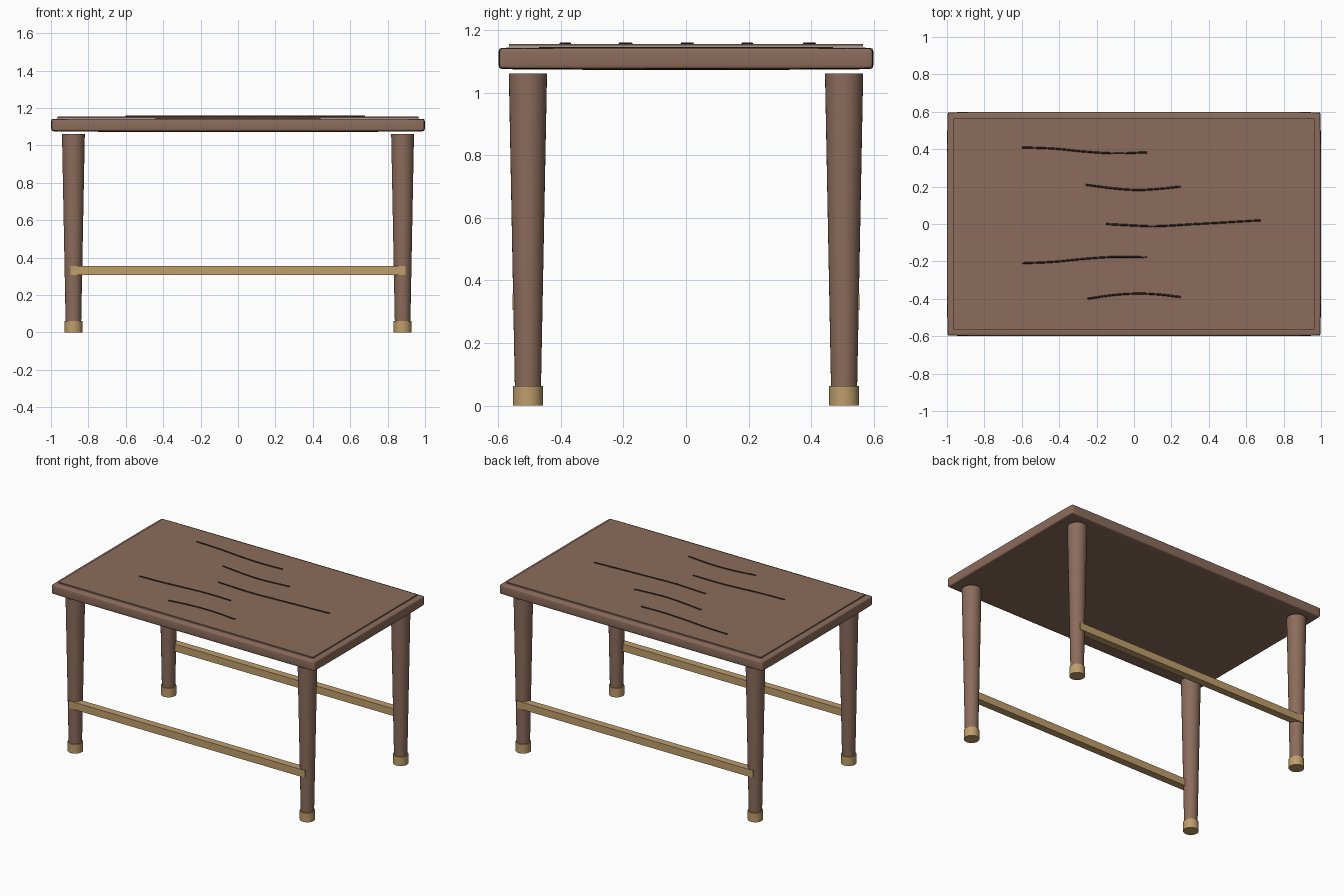
import bpy
import math

cube = bpy.data.objects.get("Cube")
if cube:
    bpy.data.objects.remove(cube, do_unlink=True)


def material(name, rgb, roughness=0.6):
    mat = bpy.data.materials.new(name)
    mat.use_nodes = True
    mat.diffuse_color = (*rgb, 1)
    bsdf = mat.node_tree.nodes["Principled BSDF"]
    bsdf.inputs["Base Color"].default_value = (*rgb, 1)
    bsdf.inputs["Roughness"].default_value = roughness
    return mat


wood = material("walnut wood", (0.26, 0.15, 0.105))
brass = material("brass", (0.52, 0.34, 0.15), 0.4)
grain = material("dark grain", (0.045, 0.025, 0.018))


def finish(name, mat):
    obj = bpy.context.object
    obj.name = name
    obj.data.materials.append(mat)
    return obj


def box(name, location, size, mat):
    bpy.ops.mesh.primitive_cube_add(size=1, location=location)
    obj = finish(name, mat)
    obj.scale = size
    bpy.ops.object.transform_apply(location=False, rotation=False, scale=True)
    return obj


def tapered_post(name, x, y, z0, z1, r0, r1, mat):
    bpy.ops.mesh.primitive_cone_add(vertices=32, radius1=r0, radius2=r1,
                                    depth=z1 - z0, location=(x, y, (z0 + z1) / 2))
    obj = finish(name, mat)
    bpy.ops.object.shade_smooth_by_angle(angle=math.radians(35))
    return obj


# Softened top slab
slab = box("table_top", (0, 0, 1.109), (2, 1.2, 0.074), wood)
bevel = slab.modifiers.new("Bevel", "BEVEL")
bevel.width = 0.015
bevel.segments = 2
soften = slab.modifiers.new("Soften", "SUBSURF")
soften.levels = soften.render_levels = 2
bpy.ops.object.shade_smooth()

# Thin raised panel
box("top_panel", (0, 0, 1.151), (1.93, 1.13, 0.008), wood)

# Tapered legs with brass feet
for side, x in (("left", 0.88), ("right", -0.88)):
    for end, y in (("front", -0.505), ("back", 0.505)):
        tapered_post(f"{end}_{side}_leg", x, y, 0.02, 1.06, 0.041, 0.061, wood)
        tapered_post(f"{end}_{side}_foot", x, y, 0, 0.062, 0.048, 0.048, brass)

# Long stretchers set toward the outside of the legs
for end, y in (("front", -0.53), ("back", 0.53)):
    box(f"{end}_stretcher", (0, y, 0.331), (1.79, 0.05, 0.05), brass)

# Wavy grain lines lying on the panel
grain_paths = [
    [(-0.6, 0.41), (-0.43, 0.403), (-0.25, 0.386), (-0.1, 0.378), (0.07, 0.383)],
    [(-0.26, 0.21), (-0.12, 0.192), (0.02, 0.182), (0.12, 0.187), (0.25, 0.2)],
    [(-0.15, 0), (0, -0.008), (0.1, -0.012), (0.3, -0.002), (0.68, 0.02)],
    [(-0.6, -0.21), (-0.43, -0.202), (-0.25, -0.185), (-0.1, -0.176), (0.07, -0.178)],
    [(-0.25, -0.4), (-0.12, -0.381), (0.02, -0.372), (0.12, -0.376), (0.25, -0.39)],
]
for i, path in enumerate(grain_paths, 1):
    curve = bpy.data.curves.new(f"grain_line_{i}", "CURVE")
    curve.dimensions = "3D"
    curve.bevel_depth = 0.005
    curve.bevel_resolution = 1
    curve.use_fill_caps = True
    curve.resolution_u = 6
    spline = curve.splines.new("BEZIER")
    spline.bezier_points.add(len(path) - 1)
    for point, (x, y) in zip(spline.bezier_points, path):
        point.co = (x, y, 1.156)
        point.handle_left_type = point.handle_right_type = "AUTO"
    curve.materials.append(grain)
    bpy.context.collection.objects.link(bpy.data.objects.new(curve.name, curve))
